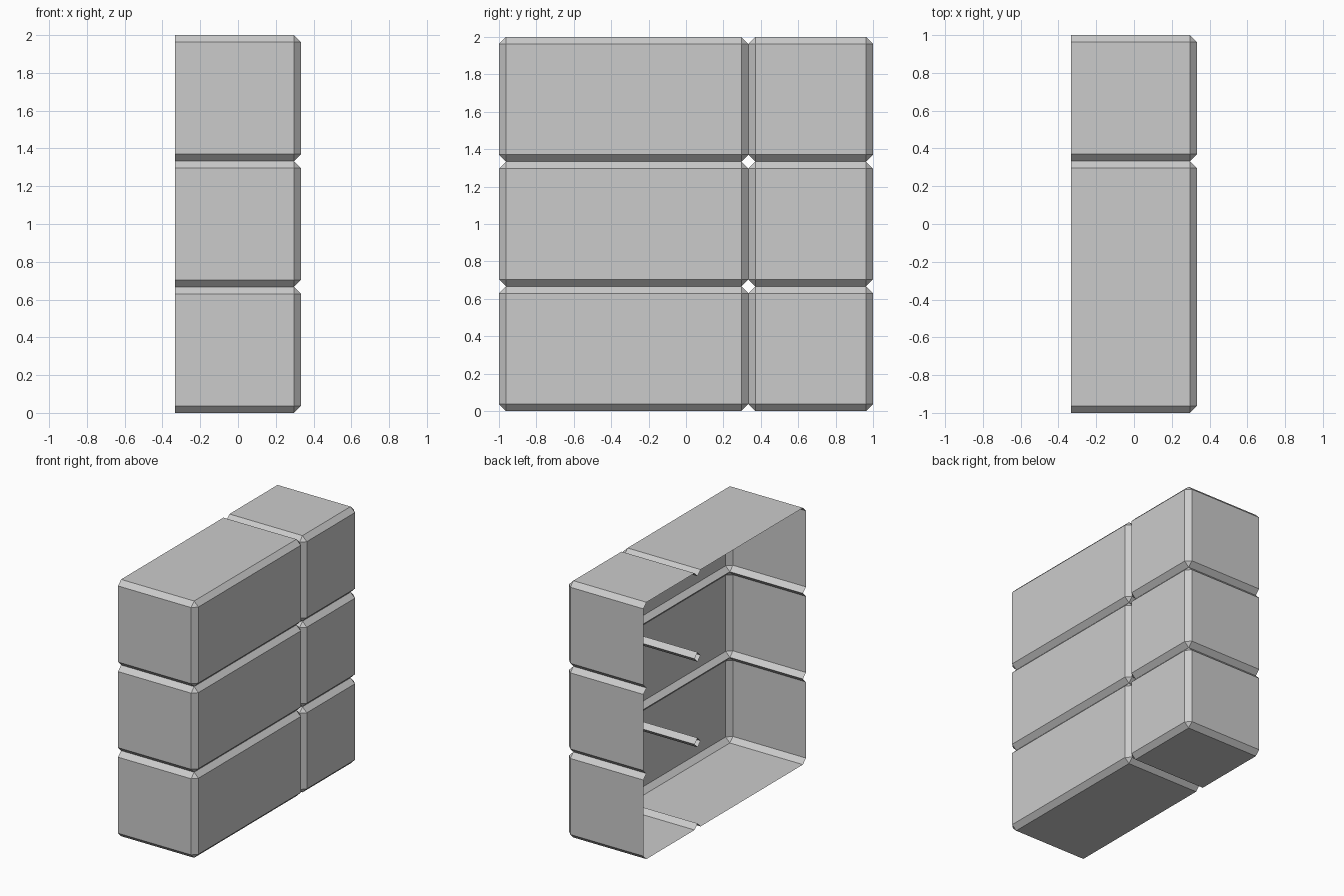
import bpy, bmesh
from mathutils import Matrix, Vector

if "Cube" in bpy.data.objects:
    bpy.data.objects.remove(bpy.data.objects["Cube"])

U = 2 / 3          # row height and wall depth
HALF = U / 2
CHAMFER = 0.037


def brick(name, y0, y1, z0, z1):
    """Chamfered shell block, open at the back and where it meets its neighbours."""
    bm = bmesh.new()
    bmesh.ops.create_cube(bm, size=1)
    bmesh.ops.transform(
        bm, verts=bm.verts,
        matrix=Matrix.Translation((0, (y0 + y1) / 2, (z0 + z1) / 2))
        @ Matrix.Diagonal((U, y1 - y0, z1 - z0, 1)))

    # chamfer every edge except those around the open back
    edges = [e for e in bm.edges if any(v.co.x > 0 for v in e.verts)]
    bmesh.ops.bevel(bm, geom=edges, offset=CHAMFER, offset_type='OFFSET',
                    segments=1, affect='EDGES', clamp_overlap=True)
    bm.normal_update()

    # remove the back face and the hidden contact faces
    def hidden(f):
        c, n = f.calc_center_median(), f.normal
        if n.x < -0.99:
            return True
        if abs(n.y) > 0.99:
            return abs(c.y - HALF) < 0.01
        if abs(n.z) > 0.99:
            return 0.01 < c.z < 1.99
        return False

    bmesh.ops.delete(bm, geom=[f for f in bm.faces if hidden(f)],
                     context='FACES')
    me = bpy.data.meshes.new(name)
    bm.to_mesh(me)
    bm.free()
    bpy.context.collection.objects.link(bpy.data.objects.new(name, me))


# three rows, each one long and one short brick
for row in range(3):
    brick(f"long_brick_{row + 1}", -1, HALF, row * U, (row + 1) * U)
    brick(f"short_brick_{row + 1}", HALF, 1, row * U, (row + 1) * U)
